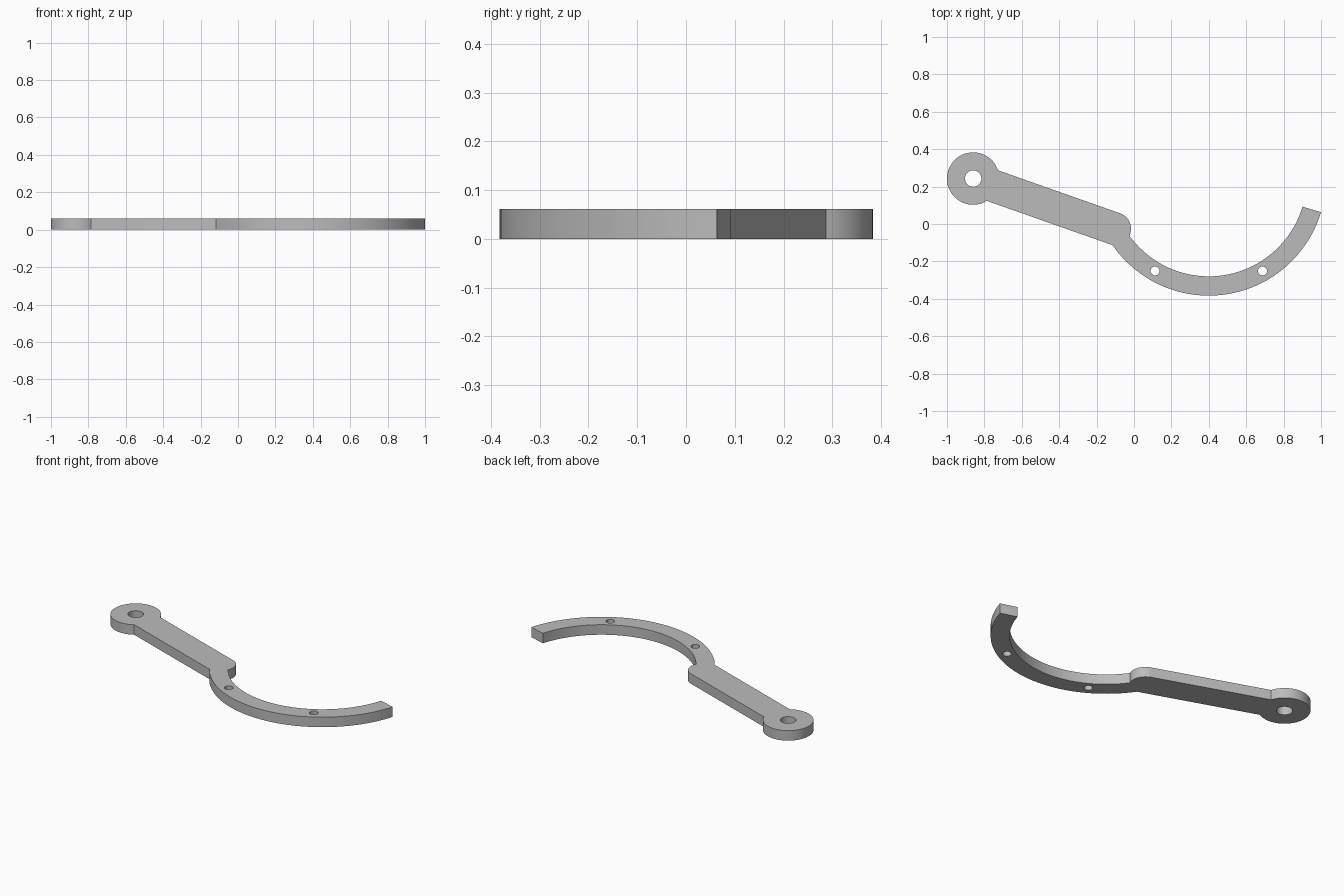
import bpy, bmesh, math
from mathutils import Vector
from mathutils.geometry import intersect_line_sphere_2d, intersect_sphere_sphere_2d

cube = bpy.data.objects.get("Cube")
if cube:
    bpy.data.objects.remove(cube, do_unlink=True)

THICK = 0.061
EYE, EYE_R = Vector((-0.86, 0.243)), 0.14
RING, RING_OUT, RING_IN = Vector((0.4, 0.243)), 0.626, 0.523
CAP, CAP_R = Vector((-0.103, -0.025)), 0.087
TIP = math.radians(-16.7)
ARM_ANGLE = math.radians(-19.4)


def polar(centre, r, a):
    return centre + r * Vector((math.cos(a), math.sin(a)))


def angle(centre, p):
    return math.atan2(p.y - centre.y, p.x - centre.x)


def arc(centre, r, a, b, ccw=True):
    """Points along an arc from angle a to angle b."""
    turn = (b - a) % math.tau if ccw else -((a - b) % math.tau)
    n = max(2, round(abs(turn) / math.radians(3 if r > 0.3 else 6)))
    return [polar(centre, r, a + turn * i / n) for i in range(n + 1)]


# Joints where the arm, its rounded end, the eye and the curved hook meet
along = Vector((math.cos(ARM_ANGLE), math.sin(ARM_ANGLE)))
up_angle = ARM_ANGLE + math.pi / 2
top_end = polar(CAP, CAP_R, up_angle)
low_end = polar(CAP, CAP_R, up_angle + math.pi)


def eye_joint(p):
    hits = intersect_line_sphere_2d(p, p - along * 2, EYE, EYE_R, False)
    return max((h for h in hits if h), key=lambda h: h.x)


def hook_joint(r, pick):
    return pick(intersect_sphere_sphere_2d(CAP, CAP_R, RING, r), key=lambda h: h.y)


top_eye, low_eye = eye_joint(top_end), eye_joint(low_end)
outer = hook_joint(RING_OUT, min)
inner = max(intersect_sphere_sphere_2d(CAP, CAP_R, RING, RING_IN), key=lambda h: h.x)

# Complete outline, counter-clockwise
outline = (
    arc(RING, RING_OUT, angle(RING, outer), TIP)
    + arc(RING, RING_IN, TIP, angle(RING, inner), ccw=False)
    + arc(CAP, CAP_R, angle(CAP, inner), up_angle)[1:]
    + arc(EYE, EYE_R, angle(EYE, top_eye), angle(EYE, low_eye))
    + arc(CAP, CAP_R, up_angle + math.pi, angle(CAP, outer))[:-1]
)


def circle(x, y, r, n=32):
    return [polar(Vector((x, y)), r, math.tau * i / n) for i in range(n)]


holes = [circle(EYE.x, EYE.y, 0.044), circle(0.113, -0.251, 0.024),
         circle(0.687, -0.251, 0.024)]

# Fill the outline around the holes and raise it to a plate
bm = bmesh.new()
edges = []
for loop in [outline] + holes:
    vs = [bm.verts.new((p.x, p.y, 0)) for p in loop]
    edges += [bm.edges.new((vs[i - 1], vs[i])) for i in range(len(vs))]
bmesh.ops.triangle_fill(bm, use_beauty=True, use_dissolve=False, edges=edges)
raised = bmesh.ops.extrude_face_region(bm, geom=bm.faces[:], use_keep_orig=True)
bmesh.ops.translate(bm, vec=(0, 0, THICK),
                    verts=[g for g in raised["geom"] if isinstance(g, bmesh.types.BMVert)])
bmesh.ops.recalc_face_normals(bm, faces=bm.faces[:])
mesh = bpy.data.meshes.new("hook_arm")
bm.to_mesh(mesh)
bm.free()

# One plain grey
grey = bpy.data.materials.new("plain grey")
grey.use_nodes = True
colour = (0.5, 0.5, 0.5, 1)
grey.diffuse_color = colour
grey.node_tree.nodes["Principled BSDF"].inputs["Base Color"].default_value = colour
mesh.materials.append(grey)

arm = bpy.data.objects.new("hook_arm", mesh)
bpy.context.collection.objects.link(arm)
bpy.ops.object.select_all(action="DESELECT")
arm.select_set(True)
bpy.context.view_layer.objects.active = arm
bpy.ops.object.shade_smooth_by_angle(angle=math.radians(30))
